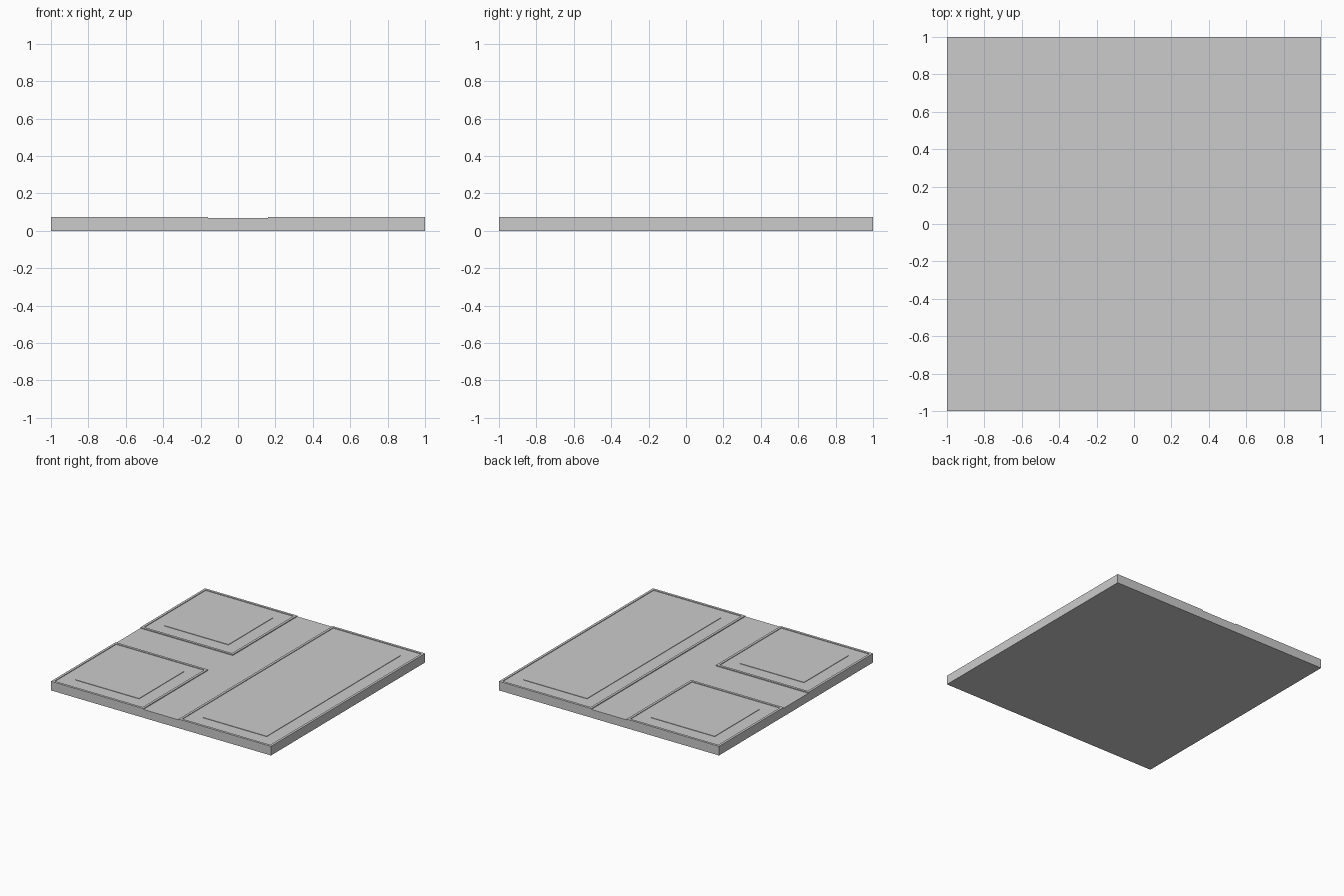
import bpy, bmesh

if "Cube" in bpy.data.objects:
    bpy.data.objects.remove(bpy.data.objects["Cube"])

ROAD_Z, WALK_Z, CURB_Z, LAWN_Z = 0.068, 0.07, 0.075, 0.074
ROAD_HALF = 0.16     # half width of the road
CURB_W, LAWN_IN = 0.02, 0.13


def stepped_block(name, x0, x1, y0, y1, steps):
    """Stack rectangular rings given as (inset, z), capped at both ends."""
    bm = bmesh.new()
    rings = []
    for d, z in steps:
        pts = [(x0 + d, y0 + d), (x1 - d, y0 + d), (x1 - d, y1 - d), (x0 + d, y1 - d)]
        rings.append([bm.verts.new((x, y, z)) for x, y in pts])
    for a, b in zip(rings, rings[1:]):
        for i in range(4):
            j = (i + 1) % 4
            bm.faces.new((a[i], a[j], b[j], b[i]))
    bm.faces.new(rings[0][::-1])
    bm.faces.new(rings[-1])
    mesh = bpy.data.meshes.new(name)
    bm.to_mesh(mesh)
    bm.free()
    obj = bpy.data.objects.new(name, mesh)
    bpy.context.collection.objects.link(obj)
    return obj


# Road slab
stepped_block("road_slab", -1, 1, -1, 1, [(0, 0), (0, ROAD_Z)])

# Pavement: raised curb rim, sunken walkway, raised centre panel
pavement = [(0, ROAD_Z), (0, CURB_Z), (CURB_W, CURB_Z), (CURB_W, WALK_Z),
            (LAWN_IN, WALK_Z), (LAWN_IN, LAWN_Z)]
stepped_block("pavement_long", ROAD_HALF, 1, -1, 1, pavement)
stepped_block("pavement_front_corner", -1, -ROAD_HALF, -1, -ROAD_HALF, pavement)
stepped_block("pavement_back_corner", -1, -ROAD_HALF, ROAD_HALF, 1, pavement)
